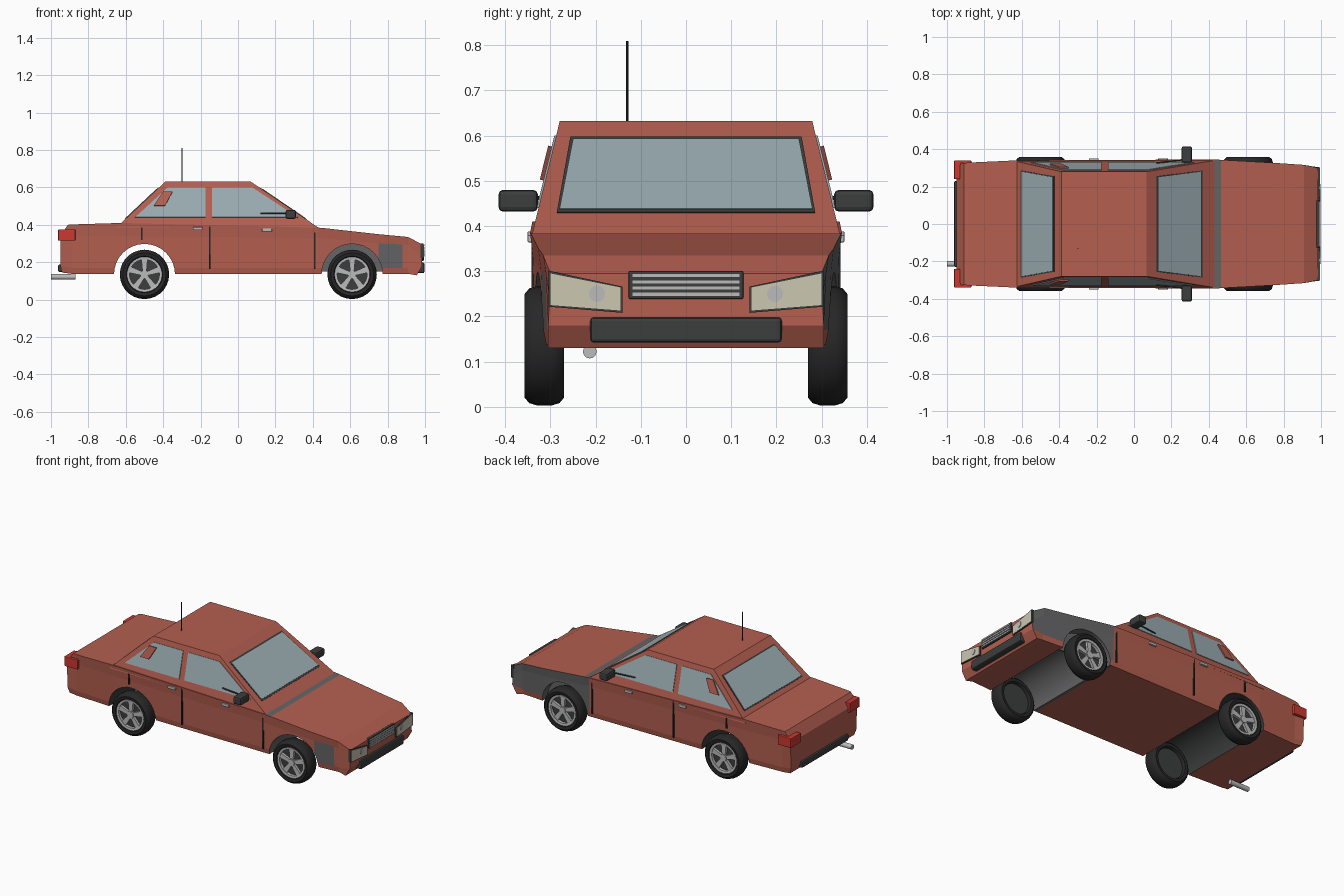
import bpy, bmesh, math
from mathutils import Vector, Matrix

if "Cube" in bpy.data.objects:
    bpy.data.objects.remove(bpy.data.objects["Cube"])


def material(name, rgb):
    m = bpy.data.materials.new(name)
    m.use_nodes = True
    m.diffuse_color = (*rgb, 1)
    m.node_tree.nodes["Principled BSDF"].inputs["Base Color"].default_value = (*rgb, 1)
    return m


PAINT = material("brick_red_paint", (0.46, 0.115, 0.08))
GREY = material("primer_grey", (0.13, 0.13, 0.135))
TRIM = material("dark_trim", (0.045, 0.047, 0.047))
TYRE = material("tyre_black", (0.02, 0.02, 0.02))
GLASS = material("blue_grey_glass", (0.33, 0.42, 0.45))
CREAM = material("headlight_cream", (0.6, 0.57, 0.44))
METAL = material("light_metal", (0.5, 0.5, 0.5))
TAIL = material("tail_light_red", (0.6, 0.04, 0.03))


def finish(name, bm, mats, smooth=False):
    bmesh.ops.recalc_face_normals(bm, faces=bm.faces)
    me = bpy.data.meshes.new(name)
    bm.to_mesh(me)
    bm.free()
    for m in mats:
        me.materials.append(m)
    ob = bpy.data.objects.new(name, me)
    bpy.context.collection.objects.link(ob)
    if smooth:
        bpy.ops.object.select_all(action="DESELECT")
        ob.select_set(True)
        bpy.context.view_layer.objects.active = ob
        bpy.ops.object.shade_smooth_by_angle(angle=math.radians(35))
    return ob


def plate(name, pts, mat, t=0.008):
    """Flat polygon thickened equally to both sides."""
    pts = [Vector(p) for p in pts]
    n = (pts[1] - pts[0]).cross(pts[2] - pts[0]).normalized() * t / 2
    bm = bmesh.new()
    a = [bm.verts.new(p + n) for p in pts]
    b = [bm.verts.new(p - n) for p in pts]
    bm.faces.new(a)
    bm.faces.new(b[::-1])
    for i in range(len(pts)):
        j = (i + 1) % len(pts)
        bm.faces.new((a[i], b[i], b[j], a[j]))
    return finish(name, bm, [mat])


def box(name, x, y, z, mat, bevel=0.0):
    """Box from (low, high) ranges."""
    bm = bmesh.new()
    bmesh.ops.create_cube(bm, size=1)
    for v in bm.verts:
        v.co = [r[0] + (c + 0.5) * (r[1] - r[0]) for r, c in zip((x, y, z), v.co)]
    if bevel:
        bmesh.ops.bevel(bm, geom=bm.edges[:], offset=bevel, segments=2, affect="EDGES", profile=0.5)
    return finish(name, bm, [mat])


def rod(name, a, b, r, mat, sides=16):
    a, b = Vector(a), Vector(b)
    d = b - a
    bm = bmesh.new()
    rot = d.to_track_quat("Z", "Y").to_matrix().to_4x4()
    bmesh.ops.create_cone(bm, cap_ends=True, segments=sides, radius1=r, radius2=r,
                          depth=d.length, matrix=Matrix.Translation((a + b) / 2) @ rot)
    return finish(name, bm, [mat], True)


def lathe(name, profile, x, z, mat, sides=28):
    """Spin (radius, y) points about an axis along y."""
    bm = bmesh.new()
    vs = [bm.verts.new((x + r, y, z)) for r, y in profile]
    es = [bm.edges.new(p) for p in zip(vs, vs[1:])]
    bmesh.ops.spin(bm, geom=vs + es, cent=(x, 0, z), axis=(0, 1, 0), angle=math.tau,
                   steps=sides, use_merge=True)
    bmesh.ops.remove_doubles(bm, verts=bm.verts, dist=1e-5)
    return finish(name, bm, [mat], True)


# Lower body: sections of four levels (x, z, half width), tail to nose
sections = [[(-.91, .40, .325), (-.95, .34, .328), (-.95, .18, .322), (-.94, .145, .315)]]
for x, zt, w, zs in ((-.89, .402, .328, .34), (-.63, .41, .34, .34), (.43, .385, .345, .33),
                     (.465, .382, .343, .325), (.75, .35, .327, .30), (.88, .338, .318, .295),
                     (.91, .335, .316, .29)):
    sections.append([(x, zt, w), (x, zs, w - .006), (x, .17, w - .01), (x, .138, w - .016)])
sections.append([(.985, .295, .30), (.985, .24, .302), (.985, .18, .305), (.955, .13, .305)])
bm = bmesh.new()
rings = [{s: [bm.verts.new((x, s * w, z)) for x, z, w in sec] for s in (1, -1)} for sec in sections]
for p, q in zip(rings, rings[1:]):
    for i in (0, 3):
        bm.faces.new((p[1][i], p[-1][i], q[-1][i], q[1][i]))
    for s in (1, -1):
        for i in range(3):
            bm.faces.new((p[s][i], q[s][i], q[s][i + 1], p[s][i + 1]))
for r in (rings[0], rings[-1]):
    for i in range(3):
        bm.faces.new((r[1][i], r[-1][i], r[-1][i + 1], r[1][i + 1]))
bm.normal_update()
for f in bm.faces:
    c = f.calc_center_median()
    side = abs(f.normal.y) > 0.5
    left_wing = side and c.y > 0 and c.x > .43 and c.z > .17
    right_patch = side and c.y < 0 and .75 < c.x < .88 and .17 < c.z < .3
    cowl = f.normal.z > 0.5 and .43 < c.x < .465
    f.material_index = int(left_wing or right_patch or cowl)
body = finish("lower_body", bm, [PAINT, GREY, TRIM])

# Wheel arches cut through the full width
AXLES = ((-.5, 2, "rear"), (.61, 1, "front"))
for x, slot, end in AXLES:
    cutter = rod(end + "_arch_cutter", (x, -.5, .135), (x, .5, .135), .163, PAINT, 32)
    cutter.data.materials.clear()
    for m in (PAINT, GREY, TRIM):
        cutter.data.materials.append(m)
    for f in cutter.data.polygons:
        f.material_index = slot
    cutter.hide_render = True
    mod = body.modifiers.new("arch", "BOOLEAN")
    mod.object = cutter
    mod.operation = "DIFFERENCE"
    mod.solver = "EXACT"
    bpy.context.view_layer.objects.active = body
    bpy.ops.object.modifier_apply(modifier=mod.name)
    bpy.data.objects.remove(cutter)
arc = [math.pi * i / 16 for i in range(17)]
plate("front_wheel_well", [(.61 + .164 * math.cos(a), .26, .15 + .15 * math.sin(a)) for a in arc], GREY)


# Cabin
def side_y(z):
    return .34 - .06 * (z - .385) / .245


def front_x(z):
    return .43 - .36 * (z - .385) / .245


def rear_x(z):
    return -.63 + .24 * (z - .405) / .225


bm = bmesh.new()
low, high = [[bm.verts.new((x, y, z)) for x, y in
              ((rear_x(z), -side_y(z)), (front_x(z), -side_y(z)),
               (front_x(z), side_y(z)), (rear_x(z), side_y(z)))] for z in (.385, .632)]
bm.faces.new(low)
bm.faces.new(high)
for i in range(4):
    j = (i + 1) % 4
    bm.faces.new((low[i], low[j], high[j], high[i]))
finish("cabin", bm, [PAINT])

# Windscreen and rear window
for name, fx in (("windscreen", front_x), ("rear_window", rear_x)):
    for part, mat, grow, t in (("_frame", TRIM, .006, .004), ("", GLASS, 0, .008)):
        lo, hi = .435 - grow, .59 + grow
        plate(name + part, [(fx(lo), -.28 - grow, lo), (fx(lo), .28 + grow, lo),
                            (fx(hi), .25 + grow, hi), (fx(hi), -.25 - grow, hi)], mat, t)

# Parts on both sides
for s, tag in ((1, "left_"), (-1, "right_")):
    def on_side(pts):
        return [(x, s * side_y(z), z) for x, z in pts]

    plate(tag + "rear_side_window", on_side([(-.55, .44), (-.175, .44), (-.175, .6), (-.375, .6)]), GLASS)
    plate(tag + "front_side_window", on_side([(-.14, .44), (.32, .44), (.075, .6), (-.14, .6)]), GLASS)
    plate(tag + "pillar_vent", on_side([(-.45, .5), (-.39, .5), (-.35, .575), (-.4, .575)]), PAINT, .024)
    # Door gaps and handles
    for i, (x, lo, hi) in enumerate(((-.515, .32, .385), (-.15, .165, .39), (.41, .165, .385))):
        box(f"{tag}door_gap_{i}", (x - .004, x + .004), sorted((s * .325, s * .342)), (lo, hi), TYRE)
    for i, (x, z) in enumerate(((-.215, .38), (.155, .372))):
        box(f"{tag}door_handle_{i}", (x - .026, x + .026), sorted((s * .335, s * .351)),
            (z - .008, z + .008), METAL, .003)
    # Mirror and its arm
    box(tag + "mirror", (.255, .31), sorted((s * .328, s * .415)), (.432, .48), TRIM, .01)
    rod(tag + "mirror_arm", (.12, s * .326, .462), (.27, s * .345, .462), .004, TRIM, 8)
    # Tail lights wrap around the corner
    box(tag + "tail_light", (-.962, -.93), sorted((s * .24, s * .338)), (.315, .375), TAIL, .004)
    box(tag + "tail_light_side", (-.96, -.87), sorted((s * .315, s * .34)), (.315, .375), TAIL, .004)
    # Headlights
    lamp = [(.30, .295), (.145, .264), (.145, .213), (.30, .225)]
    cy, cz = .222, .25
    plate(tag + "headlight_frame", [(.984, s * (cy + (y - cy) * 1.06), cz + (z - cz) * 1.14)
                                    for y, z in lamp], TRIM, .016)
    plate(tag + "headlight", [(.988, s * y, z) for y, z in lamp], CREAM, .012)
    rod(tag + "headlight_bulb", (.985, s * .197, .25), (.997, s * .197, .25), .018, METAL)

    # Wheels
    for x, _, end in AXLES:
        name, z = tag + end, .135
        lathe(name + "_tyre", [(r, s * y) for r, y in
              ((.092, .345), (.098, .354), (.115, .357), (.127, .347), (.132, .33), (.132, .297),
               (.127, .28), (.115, .27), (.098, .272), (.092, .285), (.092, .345))], x, z, TYRE)
        rod(name + "_wheel_disc", (x, s * .29, z), (x, s * .33, z), .094, TRIM, 28)
        lathe(name + "_rim_ring", [(r, s * y) for r, y in
              ((.08, .33), (.08, .348), (.094, .35), (.094, .33))], x, z, METAL)
        for k in range(5):
            a = math.tau * k / 5 + math.pi / 2
            d, n = Vector((math.cos(a), 0, math.sin(a))), Vector((-math.sin(a), 0, math.cos(a)))
            c = Vector((x, s * .336, z))
            plate(f"{name}_spoke_{k}", [c + d * .01 - n * .01, c + d * .084 - n * .017,
                                        c + d * .084 + n * .017, c + d * .01 + n * .01], METAL, .018)
        rod(name + "_hub", (x, s * .32, z), (x, s * .35, z), .022, METAL, 12)

# Grille
box("grille_frame", (.975, .992), (-.127, .127), (.238, .301), TRIM, .004)
for i in range(4):
    z = .249 + i * .0137
    box(f"grille_bar_{i}", (.985, .997), (-.12, .12), (z - .0045, z + .0045), METAL)

# Bumpers
box("front_bumper", (.955, .997), (-.212, .212), (.142, .198), TRIM, .008)
box("rear_bumper", (-.962, -.93), (-.23, .23), (.148, .188), TRIM, .008)

# Exhaust and aerial
rod("exhaust_pipe", (-1.0, -.213, .122), (-.87, -.213, .122), .015, METAL)
rod("aerial", (-.3, -.13, .62), (-.3, -.13, .81), .003, TYRE, 8)
